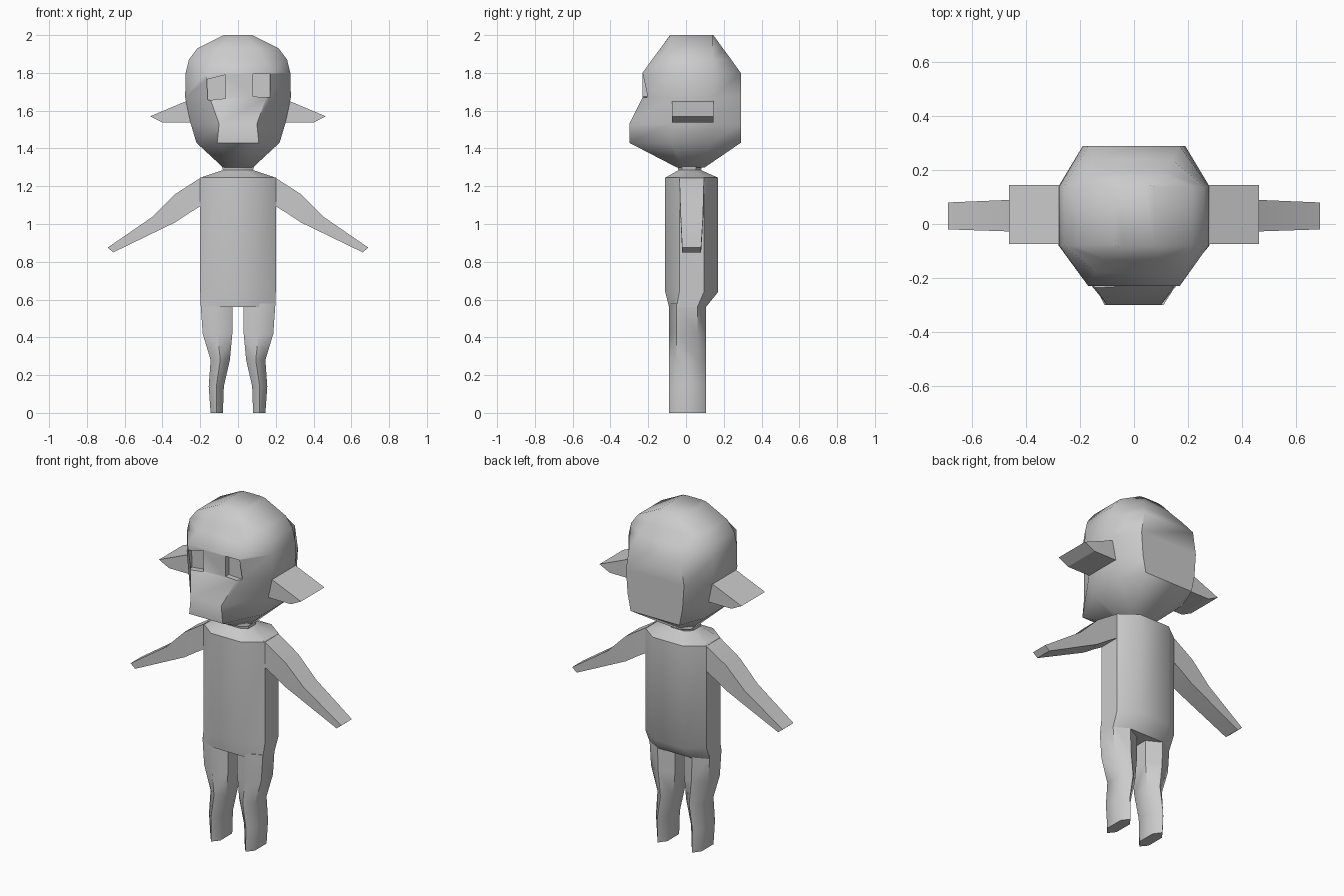
import bpy, bmesh
from math import radians

if "Cube" in bpy.data.objects:
    bpy.data.objects.remove(bpy.data.objects["Cube"])


def loft(name, rings, smooth=50):
    """Skin a list of equal-length point rings and cap both ends."""
    bm = bmesh.new()
    vs = [[bm.verts.new(p) for p in r] for r in rings]
    n = len(rings[0])
    for a, b in zip(vs, vs[1:]):
        for i in range(n):
            j = (i + 1) % n
            bm.faces.new((a[i], a[j], b[j], b[i]))
    bm.faces.new(vs[0])
    bm.faces.new(vs[-1])
    bmesh.ops.recalc_face_normals(bm, faces=bm.faces)
    me = bpy.data.meshes.new(name)
    bm.to_mesh(me)
    bm.free()
    if smooth:
        for p in me.polygons:
            p.use_smooth = True
        me.set_sharp_from_angle(angle=radians(smooth))
    ob = bpy.data.objects.new(name, me)
    bpy.context.collection.objects.link(ob)
    return ob


def section(z, w, s0, s1, fw, fy, bw, by):
    """Eight-sided section: flat sides at x=+-w, narrower front and back."""
    half = [(fw, fy), (w, s0), (w, s1), (bw, by)]
    return [(x, y, z) for x, y in half] + [(-x, y, z) for x, y in reversed(half)]


def prism(name, outline, y0, y1):
    """Extrude an x,z outline along y."""
    return loft(name, [[(x, y, z) for x, z in outline] for y in (y0, y1)], 0)


def both_sides(points, side):
    return [(side * p[0],) + tuple(p[1:]) for p in points]


# Head with snout
rows = [
    (1.30, .08, -.02, .07, .04, -.05, .04, .10),
    (1.43, .22, -.08, .14, .11, -.30, .16, .29),
    (1.53, .25, -.08, .14, .10, -.30, .18, .29),
    (1.67, .28, -.08, .14, .15, -.23, .19, .29),
    (1.80, .277, -.08, .14, .17, -.23, .17, .29),
    (1.87, .26, -.08, .14, .14, -.18, .14, .24),
    (1.93, .215, -.08, .14, .10, -.135, .10, .195),
    (2.00, .075, -.08, .14, .04, -.085, .04, .145),
]
head = loft("head", [section(*r) for r in rows])

# Recessed eye sockets
eyes = [
    [(-.165, 1.765), (-.065, 1.79), (-.065, 1.665), (-.16, 1.655)],
    [(.08, 1.795), (.17, 1.795), (.17, 1.67), (.08, 1.675)],
]
for outline in eyes:
    cutter = prism("eye_cutter", outline, -.4, -.20)
    cutter.hide_render = True
    mod = head.modifiers.new("eye_socket", 'BOOLEAN')
    mod.operation = 'DIFFERENCE'
    mod.object = cutter
    bpy.context.view_layer.objects.active = head
    bpy.ops.object.modifier_apply(modifier=mod.name)
    bpy.data.objects.remove(cutter)
head.data.set_sharp_from_angle(angle=radians(50))

# Torso, shoulders and neck
rows = [
    (.56, .197, -.05, .06, .11, -.09, .11, .105),
    (.64, .20, -.035, .095, .10, -.11, .10, .17),
    (1.245, .20, -.035, .095, .10, -.11, .10, .17),
    (1.285, .08, -.02, .05, .04, -.04, .04, .08),
    (1.33, .09, -.02, .06, .04, -.05, .04, .09),
]
loft("torso", [section(*r) for r in rows])

# Arm sections: top x,z, bottom x,z, front y, back y
arm = [
    (.19, 1.25, .19, 1.10, -.035, .095),
    (.33, 1.16, .255, 1.06, -.032, .093),
    (.45, 1.04, .33, 1.01, -.028, .09),
    (.69, .875, .66, .85, -.02, .08),
]
# Leg sections: z, outer x, inner x
leg = [(.58, .198, .03), (.42, .187, .03), (.28, .145, .043),
       (.14, .155, .075), (0, .145, .08)]
ear = [(.25, 1.66), (.28, 1.648), (.465, 1.57), (.40, 1.537), (.22, 1.537)]

for side, label in ((1, "right"), (-1, "left")):
    rings = []
    for tx, tz, bx, bz, y0, y1 in arm:
        rings.append(both_sides([(tx, y0, tz), (tx, y1, tz), (bx, y1, bz), (bx, y0, bz)], side))
    loft(label + "_arm", rings, 40)

    rings = []
    for z, xo, xi in leg:
        m = (xo + xi) / 2
        rings.append(both_sides([(m, -.09, z), (xo, -.05, z), (xo, .06, z),
                                 (m, .105, z), (xi, .06, z), (xi, -.05, z)], side))
    loft(label + "_leg", rings, 55)

    prism(label + "_ear", both_sides(ear, side), -.075, .145)
